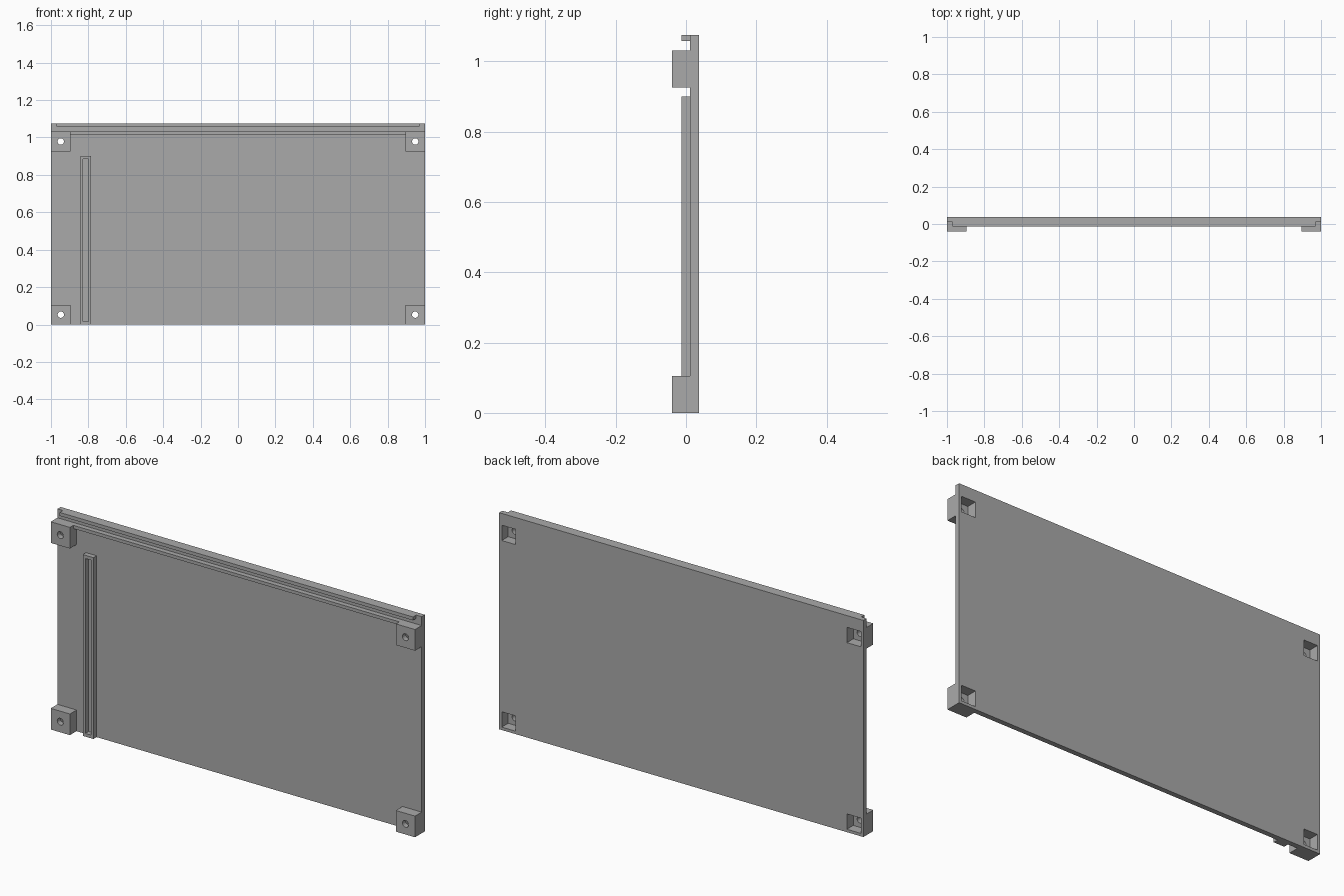
import bpy
from mathutils import Vector, Matrix

if "Cube" in bpy.data.objects:
    bpy.data.objects.remove(bpy.data.objects["Cube"], do_unlink=True)

grey = bpy.data.materials.new("plain grey")
grey.use_nodes = True
grey.diffuse_color = (0.4, 0.4, 0.4, 1)
grey.node_tree.nodes["Principled BSDF"].inputs["Base Color"].default_value = grey.diffuse_color

HEIGHT = 1.075
FRONT, FACE, BACK = -0.04, 0.012, 0.037   # foot front, plate front, plate back
RAIL = -0.013                             # front of the raised rails


def box(name, x, y, z):
    """Box from a pair of limits on each axis."""
    bpy.ops.mesh.primitive_cube_add(size=1)
    ob = bpy.context.object
    ob.name = ob.data.name = name
    centre = Vector([sum(p) / 2 for p in (x, y, z)])
    size = [p[1] - p[0] for p in (x, y, z)]
    ob.data.transform(Matrix.Translation(centre) @ Matrix.Diagonal((*size, 1)))
    ob.data.materials.append(grey)
    return ob


def cut(target, cutter):
    """Subtract the cutter, then discard it."""
    mod = target.modifiers.new("cut", "BOOLEAN")
    mod.operation, mod.solver, mod.object = "DIFFERENCE", "EXACT", cutter
    bpy.context.view_layer.objects.active = target
    bpy.ops.object.modifier_apply(modifier=mod.name)
    bpy.data.objects.remove(cutter, do_unlink=True)


# Main panel
plate = box("panel", (-1, 1), (FACE, BACK), (0, HEIGHT))

# Corner feet, hollow from the back, with a screw hole through the front wall
for side, sx in (("right", -1), ("left", 1)):
    for level, z0, z1 in (("lower", 0, 0.105), ("upper", 0.926, 1.031)):
        cx, cz, half = sx * 0.9475, (z0 + z1) / 2, 0.038
        foot = box(f"{level}_{side}_foot", sorted((sx, sx * 0.895)), (FRONT, FACE), (z0, z1))
        for part in (foot, plate):
            cut(part, box("pocket", (cx - half, cx + half), (RAIL, BACK + 0.05),
                          (cz - half, cz + half)))
        bpy.ops.mesh.primitive_cylinder_add(vertices=24, radius=0.017, depth=0.1,
                                            location=(cx, FRONT, cz),
                                            rotation=(1.5707963, 0, 0))
        hole = bpy.context.object
        hole.data.materials.append(grey)
        cut(foot, hole)

# Two rails forming the groove along the top
box("groove_upper_rail", (-0.97, 0.97), (RAIL, FACE), (1.058, HEIGHT))
box("groove_lower_rail", (-0.895, 0.895), (RAIL, FACE), (1.015, 1.031))

# Upright slotted rail
rail = box("upright_rail", (-0.843, -0.785), (RAIL, FACE), (0, 0.9))
cut(rail, box("slot", (-0.829, -0.799), (RAIL - 0.1, BACK), (0.016, 0.884)))
